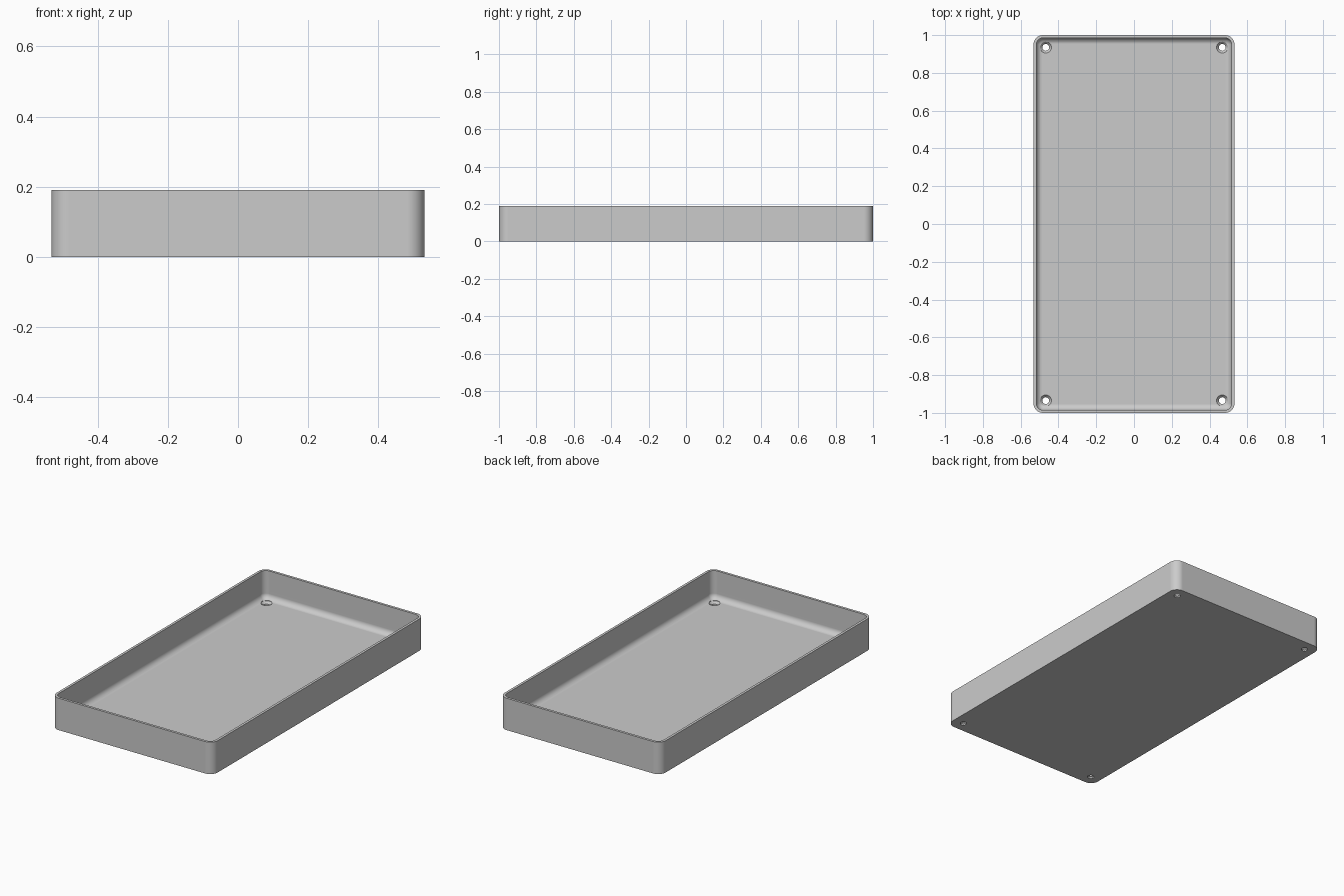
import bpy, bmesh, math

if "Cube" in bpy.data.objects:
    bpy.data.objects.remove(bpy.data.objects["Cube"])

HX, HY, H = 0.532, 1.0, 0.19       # half width, half length, height
WALL, FLOOR = 0.015, 0.022         # wall and floor thickness
CORNER, FILLET = 0.05, 0.033       # outer corner radius, inner floor fillet
HOLE_X, HOLE_Y = 0.467, 0.935      # screw hole centres


def rounded_loop(bm, inset, z, seg=10):
    """Ring of vertices following the rounded outline, moved inward by inset."""
    r = CORNER - inset
    verts = []
    for q, (sx, sy) in enumerate([(1, 1), (-1, 1), (-1, -1), (1, -1)]):
        for i in range(seg + 1):
            a = math.pi / 2 * (q + i / seg)
            verts.append(bm.verts.new((sx * (HX - CORNER) + r * math.cos(a),
                                       sy * (HY - CORNER) + r * math.sin(a), z)))
    return verts


def bridge(bm, a, b):
    n = len(a)
    for i in range(n):
        j = (i + 1) % n
        bm.faces.new((a[i], a[j], b[j], b[i]))


def finish(bm, name):
    bmesh.ops.recalc_face_normals(bm, faces=bm.faces)
    mesh = bpy.data.meshes.new(name)
    bm.to_mesh(mesh)
    bm.free()
    obj = bpy.data.objects.new(name, mesh)
    bpy.context.collection.objects.link(obj)
    return obj


# Tray shell: outer wall, rim, inner wall, floor fillet
bm = bmesh.new()
section = [(0, 0), (0, H), (WALL, H)]
for i in range(9):
    a = math.pi / 2 * i / 8
    section.append((WALL + FILLET * (1 - math.cos(a)),
                    FLOOR + FILLET * (1 - math.sin(a))))
loops = [rounded_loop(bm, inset, z) for inset, z in section]
for lower, upper in zip(loops, loops[1:]):
    bridge(bm, lower, upper)
bm.faces.new(loops[0])
bm.faces.new(loops[-1])
tray = finish(bm, "tray")

# Countersunk screw holes in the four corners
bm = bmesh.new()
N = 32
for sx in (-1, 1):
    for sy in (-1, 1):
        rings = []
        for r, z in [(0.018, -0.02), (0.018, 0.008), (0.03, FLOOR), (0.03, 0.08)]:
            rings.append([bm.verts.new((sx * HOLE_X + r * math.cos(2 * math.pi * k / N),
                                        sy * HOLE_Y + r * math.sin(2 * math.pi * k / N), z))
                          for k in range(N)])
        for lower, upper in zip(rings, rings[1:]):
            bridge(bm, lower, upper)
        bm.faces.new(rings[0])
        bm.faces.new(rings[-1])
cutter = finish(bm, "screw_hole_cutter")
cutter.hide_render = True

bpy.context.view_layer.objects.active = tray
tray.select_set(True)
cut = tray.modifiers.new("screw_holes", 'BOOLEAN')
cut.operation = 'DIFFERENCE'
cut.solver = 'EXACT'
cut.object = cutter
bpy.ops.object.modifier_apply(modifier=cut.name)
bpy.data.objects.remove(cutter)

# Smooth rounded surfaces, crisp rim and flat floor
bpy.ops.object.shade_smooth_by_angle(angle=math.radians(30))
weighted = tray.modifiers.new("flat_floor_normals", 'WEIGHTED_NORMAL')
weighted.keep_sharp = True

grey = bpy.data.materials.new("light grey")
grey.diffuse_color = (0.6, 0.6, 0.6, 1)
grey.use_nodes = True
grey.node_tree.nodes["Principled BSDF"].inputs["Base Color"].default_value = grey.diffuse_color
tray.data.materials.clear()
tray.data.materials.append(grey)
